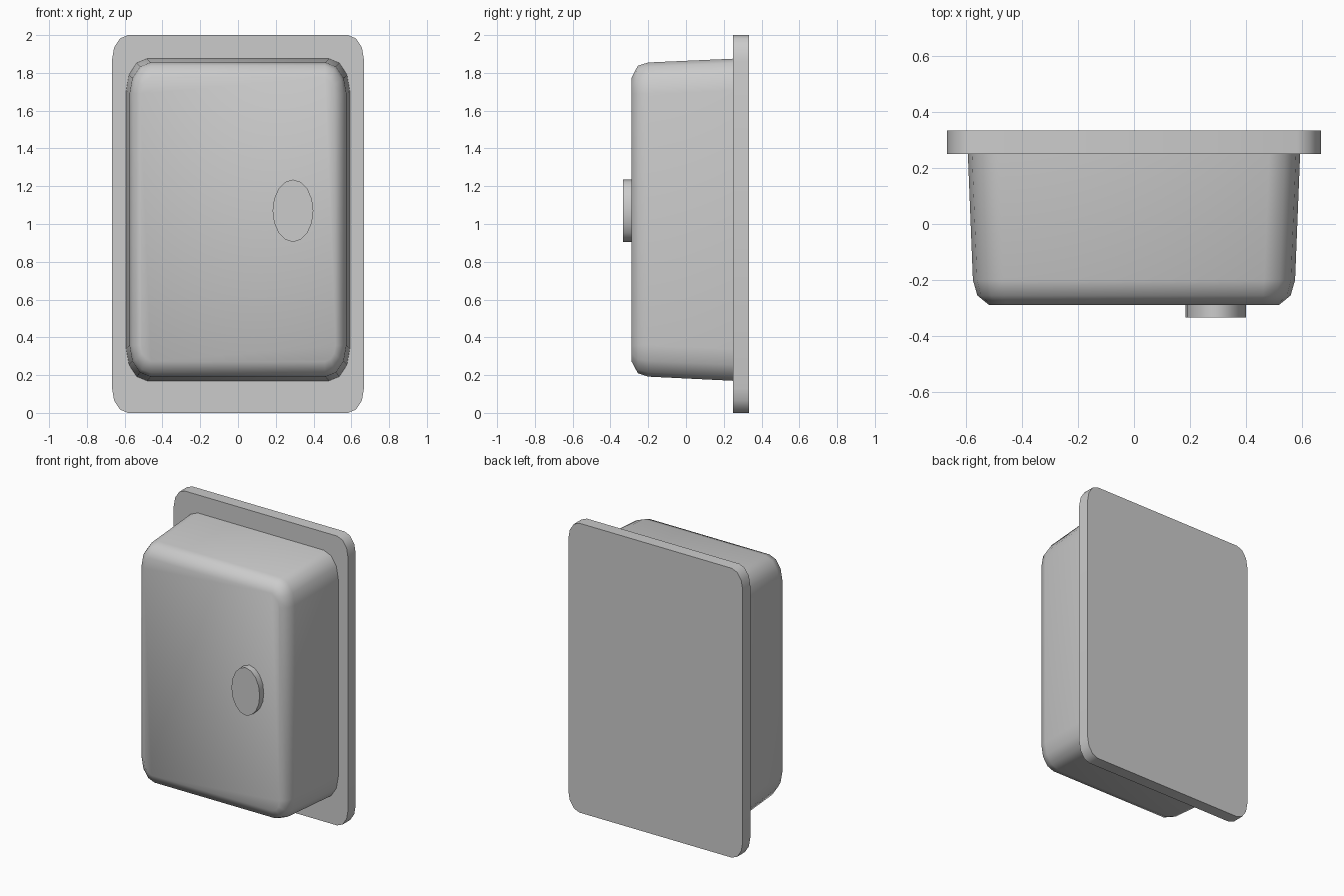
import bpy, bmesh
from math import sin, cos, pi, radians

if "Cube" in bpy.data.objects:
    bpy.data.objects.remove(bpy.data.objects["Cube"])

CZ = 1.0  # mid height of the flange


def rounded_ring(y, hx, z0, z1, rx, rz, seg=3):
    """Rounded rectangle in the xz plane with elliptical corners."""
    pts = []
    corners = [(1, z1 - rz, 0), (-1, z1 - rz, 1), (-1, z0 + rz, 2), (1, z0 + rz, 3)]
    for sx, cz, q in corners:
        for i in range(seg + 1):
            a = (q + i / seg) * pi / 2
            pts.append((sx * (hx - rx) + rx * cos(a), y, cz + rz * sin(a)))
    return pts


def ellipse_ring(y, cx, cz, rx, rz, n=16):
    return [(cx + rx * cos(2 * pi * i / n), y, cz + rz * sin(2 * pi * i / n)) for i in range(n)]


def loft(name, rings, cap_back=True, angle=50):
    """Skin a row of rings from back to front and cap the ends."""
    bm = bmesh.new()
    loops = [[bm.verts.new(p) for p in ring] for ring in rings]
    for a, b in zip(loops, loops[1:]):
        n = len(a)
        for i in range(n):
            j = (i + 1) % n
            bm.faces.new((a[i], a[j], b[j], b[i]))
    bm.faces.new(loops[-1])
    if cap_back:
        bm.faces.new(loops[0][::-1])
        bmesh.ops.recalc_face_normals(bm, faces=bm.faces)
    else:
        bmesh.ops.recalc_face_normals(bm, faces=bm.faces)
    mesh = bpy.data.meshes.new(name)
    bm.to_mesh(mesh)
    bm.free()
    obj = bpy.data.objects.new(name, mesh)
    bpy.context.collection.objects.link(obj)
    bpy.ops.object.select_all(action='DESELECT')
    obj.select_set(True)
    bpy.context.view_layer.objects.active = obj
    bpy.ops.object.shade_smooth_by_angle(angle=radians(angle))
    return obj


# Rim flange and tapered basin, one closed shell
loft("basin_with_rim", [
    rounded_ring(0.333, 0.667, 0.0, 2.0, 0.085, 0.13),
    rounded_ring(0.25, 0.667, 0.0, 2.0, 0.085, 0.13),
    rounded_ring(0.25, 0.592, 0.17, 1.875, 0.11, 0.17),
    rounded_ring(-0.20, 0.574, 0.192, 1.855, 0.11, 0.165),
    rounded_ring(-0.255, 0.558, 0.21, 1.838, 0.098, 0.148),
    rounded_ring(-0.288, 0.517, 0.272, 1.775, 0.057, 0.085),
])

# Oval drain outlet on the front face
loft("drain_outlet", [
    ellipse_ring(-0.288, 0.291, 1.07, 0.108, 0.165),
    ellipse_ring(-0.333, 0.291, 1.07, 0.108, 0.165),
], cap_back=False)
